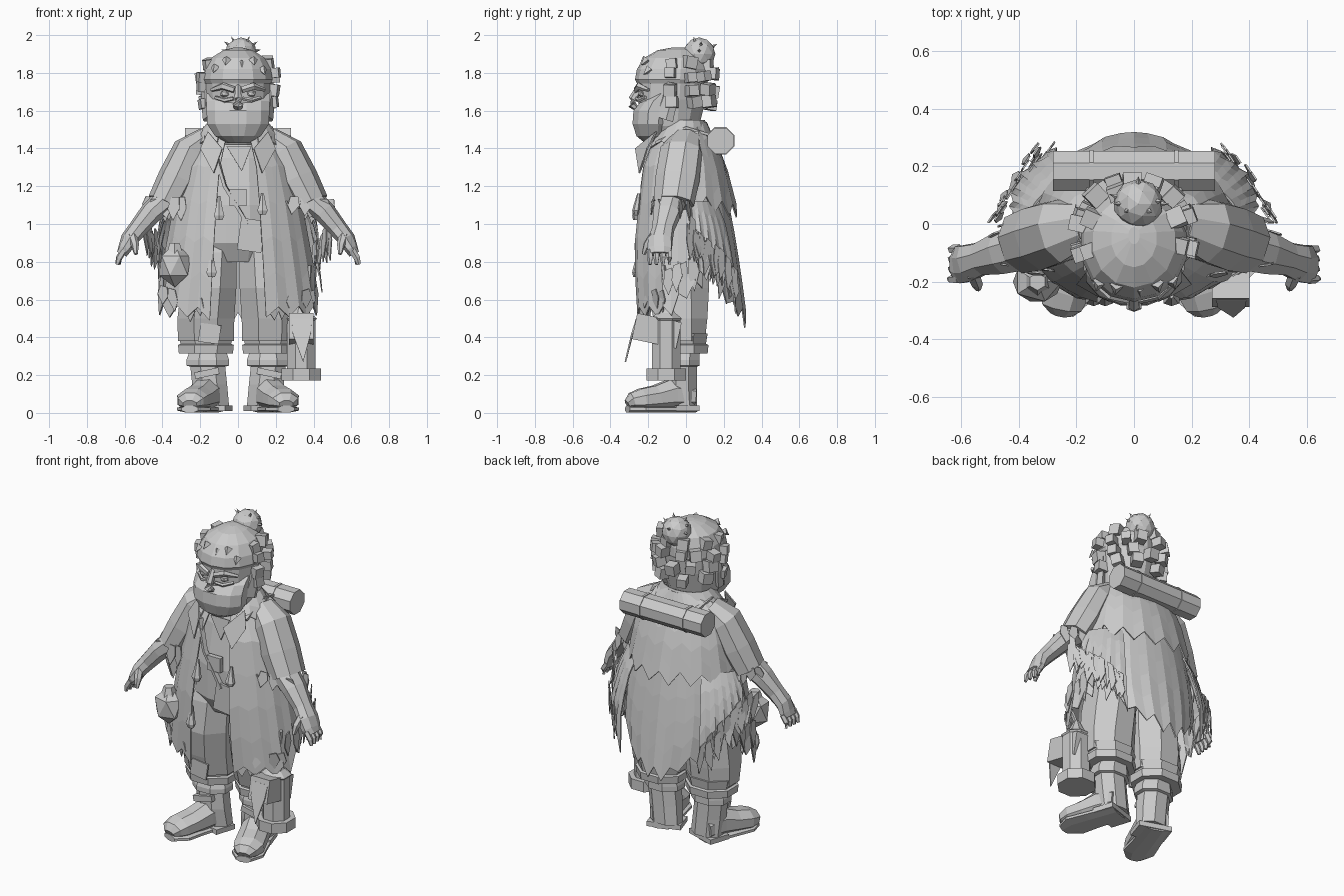
import bpy, bmesh, math, random
from mathutils import Vector, Matrix

random.seed(4)
GREY = bpy.data.materials.new("plain grey")
GREY.diffuse_color = (0.6, 0.6, 0.6, 1)


def finish(name, bm, solid=0):
    bmesh.ops.recalc_face_normals(bm, faces=bm.faces[:])
    me = bpy.data.meshes.new(name)
    bm.to_mesh(me)
    bm.free()
    me.materials.append(GREY)
    ob = bpy.data.objects.new(name, me)
    bpy.context.collection.objects.link(ob)
    if solid:
        m = ob.modifiers.new("thickness", 'SOLIDIFY')
        m.thickness = solid
    return ob


def skin(name, rings):
    """Closed loft through rings of points."""
    bm = bmesh.new()
    vs = [[bm.verts.new(p) for p in r] for r in rings]
    n = len(vs[0])
    for a, b in zip(vs, vs[1:]):
        for i in range(n):
            bm.faces.new((a[i], a[(i + 1) % n], b[(i + 1) % n], b[i]))
    bm.faces.new(vs[0][::-1])
    bm.faces.new(vs[-1])
    return finish(name, bm)


def tower(name, rows, n=10):
    """Stack of level rings: (x, y, z, rx, ry)."""
    ang = [2 * math.pi * (i + 0.5) / n for i in range(n)]
    return skin(name, [[(x + rx * math.cos(a), y + ry * math.sin(a), z) for a in ang]
                       for x, y, z, rx, ry in rows])


def limb(name, pts, n=8):
    """Tube along a path: (x, y, z, width, height)."""
    P = [Vector(p[:3]) for p in pts]
    rings = []
    for i, p in enumerate(pts):
        d = P[min(i + 1, len(P) - 1)] - P[max(i - 1, 0)]
        q = d.to_track_quat('Z', 'Y')
        rings.append([P[i] + q @ Vector((p[3] * math.cos(a), p[4] * math.sin(a), 0))
                      for a in [2 * math.pi * (k + 0.5) / n for k in range(n)]])
    return skin(name, rings)


def box(name, c, size, rot=(0, 0, 0)):
    bm = bmesh.new()
    m = Matrix.Translation(c)
    for ax, r in zip('XYZ', rot):
        m = m @ Matrix.Rotation(math.radians(r), 4, ax)
    bmesh.ops.create_cube(bm, size=1, matrix=m @ Matrix.Diagonal((*size, 1)))
    return finish(name, bm)


def blob(name, c, size, sub=2):
    bm = bmesh.new()
    bmesh.ops.create_icosphere(bm, subdivisions=sub, radius=1,
                               matrix=Matrix.Translation(c) @ Matrix.Diagonal((*size, 1)))
    return finish(name, bm)


def plate(name, pts):
    bm = bmesh.new()
    bm.faces.new([bm.verts.new(p) for p in pts])
    return finish(name, bm, 0.008)


def spike(name, base, tip, r, n=4):
    d = Vector(tip) - Vector(base)
    bm = bmesh.new()
    m = Matrix.Translation((Vector(base) + Vector(tip)) / 2) @ d.to_track_quat('Z', 'Y').to_matrix().to_4x4()
    bmesh.ops.create_cone(bm, cap_ends=True, segments=n, radius1=r, radius2=0, depth=d.length, matrix=m)
    return finish(name, bm)


def cloth(name, prof, a0, a1, n, hem, jag, rows=5):
    """Draped sheet; angle 0 is the back, profile rows are (z, rx, ry, cy)."""
    def at(z):
        for p, q in zip(prof, prof[1:]):
            if z >= q[0]:
                break
        t = (p[0] - z) / (p[0] - q[0])
        return [u + (v - u) * t for u, v in zip(p, q)]
    bm = bmesh.new()
    grid = []
    for i in range(n + 1):
        deg = a0 + (a1 - a0) * i / n
        a = math.radians(deg)
        low = hem(abs(deg)) + (jag if i % 2 else 0) + random.uniform(-0.015, 0.015)
        col = []
        for k in range(rows + 1):
            z = prof[0][0] + (low - prof[0][0]) * k / rows
            _, rx, ry, cy = at(z)
            f = 1 + (0.02 if i % 2 else -0.01) * k / rows
            col.append(bm.verts.new((rx * f * math.sin(a), cy + ry * f * math.cos(a), z)))
        grid.append(col)
    for c, d in zip(grid, grid[1:]):
        for k in range(rows):
            bm.faces.new((c[k], d[k], d[k + 1], c[k + 1]))
    return finish(name, bm, 0.008)


def fringe(name, p0, p1, count, drop, width, spread=0.015):
    """Ragged pointed strips hanging from a line."""
    p0, p1 = Vector(p0), Vector(p1)
    d = (p1 - p0).normalized() * width
    bm = bmesh.new()
    for i in range(count):
        c = p0.lerp(p1, i / max(count - 1, 1)) + Vector([random.uniform(-spread, spread) for _ in range(3)])
        tip = c + Vector((random.uniform(-.02, .02), random.uniform(-.02, .02), -drop * random.uniform(.7, 1.1)))
        mid = c.lerp(tip, 0.5)
        bm.faces.new([bm.verts.new(v) for v in (c - d * .6, c + d * .6, mid + d, tip, mid - d * .8)])
    return finish(name, bm, 0.006)


# Head, beard and cap
tower("head", [(0, -.07, 1.42, .10, .10), (0, -.08, 1.52, .15, .15), (0, -.075, 1.66, .17, .18),
               (0, -.07, 1.76, .175, .185)], 14)
tower("cap", [(0, -.075, 1.745, .178, .185), (0, -.075, 1.765, .188, .195), (0, -.07, 1.82, .178, .19),
              (0, -.06, 1.88, .145, .16), (0, -.05, 1.92, .08, .10), (0, -.04, 1.935, .02, .03)], 14)
tower("beard", [(0, -.17, 1.43, .06, .05), (0, -.175, 1.465, .125, .09), (0, -.175, 1.53, .17, .112),
                (0, -.17, 1.60, .172, .112), (0, -.15, 1.65, .172, .09), (0, -.12, 1.69, .172, .05)], 12)
limb("nose", [(0, -.24, 1.73, .015, .02), (0, -.28, 1.66, .022, .025), (0, -.285, 1.63, .03, .022),
              (0, -.25, 1.60, .02, .01)], 6)
for s in (-1, 1):
    limb("sideburn", [(s * .15, -.12, 1.56, .03, .06), (s * .165, -.09, 1.66, .025, .05),
                      (s * .17, -.08, 1.75, .015, .03)], 6)
    limb("eyebrow", [(s * .02, -.265, 1.71, .012, .018), (s * .08, -.25, 1.73, .015, .02),
                     (s * .14, -.20, 1.71, .01, .01)], 5)
    blob("eye", (s * .07, -.235, 1.69), (.028, .02, .02), 1)
    limb("eye_bag", [(s * .025, -.262, 1.665, .008, .01), (s * .07, -.25, 1.655, .01, .012),
                     (s * .12, -.215, 1.67, .008, .01)], 5)

# Blocky curls around the sides and back of the head
for z, r, n in ((1.64, .178, 6), (1.715, .185, 7), (1.785, .19, 8), (1.855, .155, 6)):
    for i in range(n):
        a = math.radians(-105 + 210 * i / (n - 1) + random.uniform(-5, 5))
        w = random.uniform(.05, .066)
        box("curl", (r * 1.03 * math.sin(a), -.04 + r * math.cos(a), z + random.uniform(-.015, .015)),
            (w, .06, w), (random.uniform(-10, 10), random.uniform(-10, 10), -math.degrees(a)))
for x, z in ((-.12, 1.83), (-.06, 1.87), (.02, 1.85), (.08, 1.87), (.13, 1.82)):
    y = -.08 - .19 * math.sqrt(max(0, 1 - (x / .19) ** 2)) * (.95 if z < 1.84 else .84)
    spike("cap_tuft", (x, y + .02, z), (x * 1.1, y - .015, z - .03), .025)

# Hair bun with pins
bun = Vector((.015, .07, 1.90))
blob("hair_bun", bun, (.086, .086, .088))
for x, y, z in ((-.8, 0, .6), (.8, .1, .6), (-.5, -.3, .9), (.45, -.3, .9), (.9, 0, .2), (0, .9, .5), (-.9, .3, .2)):
    d = Vector((x, y, z)).normalized()
    spike("hair_pin", bun + d * .07, bun + d * .11, .013)

# Body, shirt front and belt
tower("torso", [(0, -.03, .80, .20, .13), (0, -.04, .90, .25, .175), (0, -.04, 1.1, .24, .175),
                (0, -.02, 1.35, .22, .15), (0, -.02, 1.47, .15, .11), (0, -.03, 1.53, .11, .1)], 12)
box("belt_buckle", (.0, -.225, 1.14), (.09, .03, .09))
box("shirt_flap", (.07, -.23, .94), (.13, .015, .17), (0, 8, 0))
limb("strap", [(-.12, -.2, 1.38, .02, .012), (-.07, -.225, 1.2, .02, .012), (.05, -.23, 1.0, .02, .012)], 4)
plate("shirt_collar", ((-.06, -.185, 1.41), (.07, -.185, 1.41), (.02, -.2, 1.28)))

# Coat front panels and cape tiers
coat = [(1.5, .16, .14, -.02), (1.42, .25, .20, -.02), (1.2, .32, .235, -.02), (.85, .385, .28, -.015), (.5, .44, .265, -.01)]
for s in (-1, 1):
    cloth("coat_front", coat, s * 68, s * 160, 10, lambda d: .5 + max(0, 110 - d) * .004, .06)
    plate("lapel", ((s * .16, -.16, 1.49), (s * .20, -.21, 1.40), (s * .13, -.25, 1.27), (s * .085, -.27, 1.40)))
cloth("lower_cape", [(1.25, .29, .19, .01), (.9, .36, .265, 0), (.68, .36, .295, 0), (.43, .29, .325, 0)], -80, 80, 18,
      lambda d: .46 + .42 * (d / 80) ** 2, .06)
cloth("upper_cape", [(1.54, .11, .09, .02), (1.47, .24, .12, .02), (1.32, .30, .19, .02), (1.0, .36, .288, 0)],
      -100, 100, 18, lambda d: 1.02 + .0005 * d, .085)
cloth("collar", [(1.55, .15, .11, -.01), (1.49, .20, .14, -.02), (1.42, .23, .18, -.03)], -150, 150, 14,
      lambda d: 1.45 - .0003 * d, .03, 2)

# Arms, legs and boots
for s in (-1, 1):
    limb("sleeve", [(s * .17, 0, 1.455, .08, .06), (s * .26, -.025, 1.39, .115, .085), (s * .325, -.045, 1.24, .12, .098),
                    (s * .39, -.065, 1.11, .11, .09)])
    fringe("sleeve_hem", (s * .24, -.165, 1.13), (s * .44, -.14, 1.13), 5, .12, .035)
    fringe("sleeve_back_hem", (s * .33, .03, 1.12), (s * .48, -.02, 1.14), 5, .11, .03)
    limb("forearm", [(s * .38, -.08, 1.13, .085, .07), (s * .46, -.1, 1.06, .078, .06), (s * .53, -.12, .975, .06, .05),
                     (s * .575, -.135, .92, .068, .045), (s * .60, -.14, .87, .07, .035), (s * .615, -.14, .84, .06, .03)])
    for k in range(4):
        y = -.19 + .034 * k
        limb("finger", [(s * .605, y, .86, .018, .018), (s * .63, y, .82, .016, .018),
                        (s * (.64 - .004 * k), y, .785, .009, .01)], 5)
    limb("thumb", [(s * .56, -.17, .94, .025, .025), (s * .545, -.205, .89, .022, .022), (s * .54, -.225, .84, .01, .01)], 6)
    # ragged cloth hanging from the arm round to the back
    cloth("tattered_panel", [(1.12, .37, .20, 0), (1.0, .42, .26, 0), (.8, .465, .315, 0), (.5, .46, .335, 0)],
          s * 36, s * 86, 12, lambda d: .56 + .0085 * (d - 40), .10)
    for k in range(3):
        f = k / 2
        fringe("tatters", (s * (.49 - .02 * f), .03, 1.02 - .05 * f), (s * (.34 - .03 * f), .255, .78 - .05 * f),
               8, .17, .034)
    fringe("coat_shreds", (s * .41, -.10, .76), (s * .41, .08, .84), 5, .18, .035)
    fringe("coat_hem_shreds", (s * .20, -.245, .60), (s * .39, -.14, .66), 5, .12, .035)

    tower("trouser_leg", [(s * .17, -.02, .38, .16, .13), (s * .17, -.03, .50, .163, .155),
                          (s * .155, -.04, .66, .158, .175), (s * .14, -.03, .85, .145, .165), (s * .13, -.03, .95, .1, .13)], 8)
    tower("trouser_cuff", [(s * .17, -.01, .315, .155, .135), (s * .17, -.01, .36, .16, .14),
                           (s * .17, -.01, .365, .145, .125), (s * .17, -.01, .42, .16, .135)], 8)
    tower("boot_shaft", [(s * .14, -.01, .04, .10, .075), (s * .15, -.02, .15, .10, .085), (s * .16, -.02, .245, .10, .085),
                         (s * .16, -.02, .25, .122, .10), (s * .16, -.02, .28, .122, .10), (s * .16, -.01, .34, .10, .09)], 8)
    limb("boot_foot", [(s * .14, .03, .085, .08, .075), (s * .175, -.07, .095, .085, .095), (s * .21, -.16, .078, .09, .072),
                       (s * .24, -.235, .068, .092, .065), (s * .25, -.285, .06, .075, .05), (s * .255, -.31, .045, .04, .025)], 8)
    limb("boot_sole", [(s * .14, .04, .02, .085, .02), (s * .20, -.13, .02, .09, .02), (s * .235, -.24, .02, .1, .02),
                       (s * .255, -.31, .02, .05, .02)], 8)
    box("heel_plate", (s * .145, -.02, .025), (.20, .13, .03), (0, 0, s * 18))
    box("boot_strap", (s * .165, -.10, .21), (.13, .03, .035), (0, s * 12, 0))
box("knee_patch", (-.15, -.165, .42), (.11, .012, .10), (0, 8, 0))

# Bedroll across the upper back
limb("bedroll", [(-.28, .183, 1.44, .075, .075), (.28, .183, 1.44, .075, .075)])
for s in (-1, 1):
    limb("bedroll_band", [(s * .14, .183, 1.44, .079, .079), (s * .155, .183, 1.44, .079, .079)])
    limb("bedroll_strap", [(s * .15, .13, 1.47, .02, .01), (s * .17, 0, 1.51, .02, .01), (s * .16, -.16, 1.43, .02, .01)], 4)

# Pouch and small hanging charms
blob("pouch", (-.335, -.20, .78), (.095, .08, .115), 1)
tower("pouch_neck", [(-.335, -.2, .84, .05, .05), (-.335, -.2, .90, .03, .03)], 6)
for x, z, h in ((-.14, .72, .08), (-.10, 1.02, .08), (.13, 1.05, .07)):
    tower("charm", [(x, -.265, z, .02, .015), (x, -.265, z + h * .3, .032, .02), (x, -.26, z + h * .7, .022, .018),
                    (x, -.25, z + h * 1.6, .008, .008)], 6)

# Lantern with tilted cover and pointed flap
tower("lantern_base", [(.335, -.105, .172, .113, .113), (.335, -.105, .235, .113, .113)], 8)
tower("lantern_body", [(.335, -.105, .235, .082, .082), (.335, -.105, .49, .082, .082), (.335, -.105, .50, .09, .09),
                       (.335, -.105, .53, .05, .05), (.335, -.105, .60, .015, .015)], 8)
box("lantern_cover", (.335, -.155, .435), (.13, .24, .14), (-12, 0, 0))
plate("lantern_flap", ((.285, -.265, .50), (.39, -.265, .50), (.385, -.29, .42), (.345, -.325, .27), (.29, -.29, .42)))
limb("lantern_hook", [(.335, -.105, .58, .012, .012), (.37, -.11, .66, .012, .012), (.38, -.12, .78, .012, .012)], 5)
